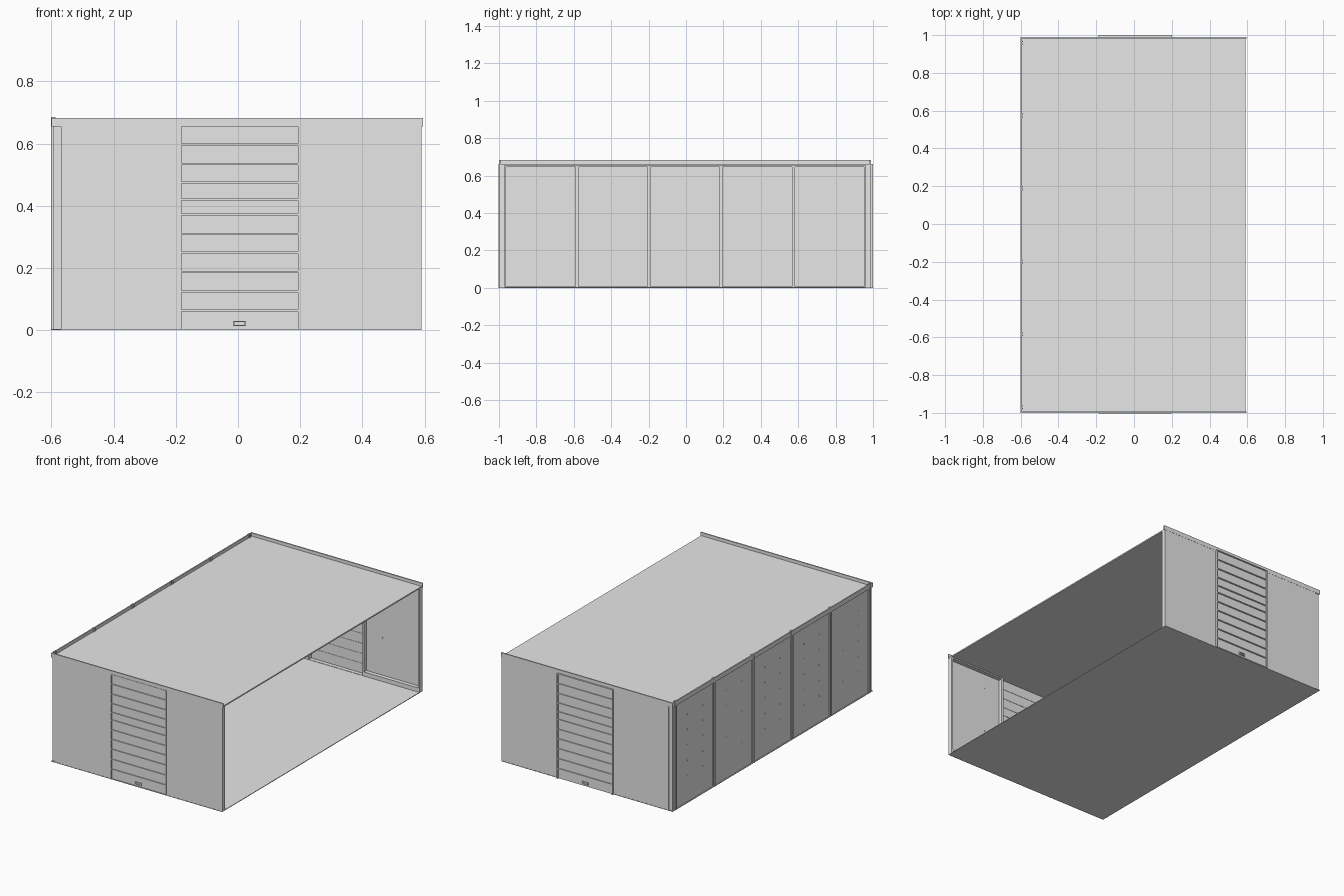
import bpy, bmesh
from mathutils import Matrix

cube = bpy.data.objects.get("Cube")
if cube:
    bpy.data.objects.remove(cube, do_unlink=True)

grey = bpy.data.materials.new("painted grey steel")
grey.use_nodes = True
COLOUR = (0.8, 0.8, 0.8, 1)
grey.diffuse_color = COLOUR
grey.node_tree.nodes["Principled BSDF"].inputs["Base Color"].default_value = COLOUR


def build(name, boxes, pins=()):
    """One object from boxes (x0, x1, y0, y1, z0, z1) and pins (centre, axis)."""
    bm = bmesh.new()
    for x0, x1, y0, y1, z0, z1 in boxes:
        move = Matrix.Translation(((x0 + x1) / 2, (y0 + y1) / 2, (z0 + z1) / 2))
        size = Matrix.Diagonal((x1 - x0, y1 - y0, z1 - z0, 1))
        bmesh.ops.create_cube(bm, size=1, matrix=move @ size)
    for centre, axis in pins:
        turn = Matrix.Rotation(1.5708, 4, axis)
        bmesh.ops.create_cone(bm, cap_ends=True, segments=8, radius1=0.004, radius2=0.004,
                              depth=0.008, matrix=Matrix.Translation(centre) @ turn)
    mesh = bpy.data.meshes.new(name)
    bm.to_mesh(mesh)
    bm.free()
    mesh.materials.append(grey)
    obj = bpy.data.objects.new(name, mesh)
    bpy.context.collection.objects.link(obj)
    return obj


FRONT, BACK, SIDE, OPEN = -1.0, 0.99, -0.6, 0.59
DEEP, TOP, EAVE, SKIN, LIP = 0.03, 0.683, 0.655, 0.004, 0.008
RIVET_ROWS = (0.17, 0.265, 0.365, 0.46, 0.555)
DOOR_L, DOOR_R = -0.185, 0.197

# Floor in two halves and a thin roof sheet
build("floor_right_half", [(SIDE, 0, FRONT, BACK, 0, SKIN)])
build("floor_left_half", [(0, OPEN, FRONT, BACK, 0, SKIN)])
build("roof", [(SIDE + LIP, OPEN, FRONT + LIP, BACK - LIP, EAVE, EAVE + LIP)])

# Raised rim along three sides of the roof
build("side_rim", [(SIDE, SIDE + LIP, FRONT, BACK, EAVE, TOP)])
build("front_rim", [(SIDE, OPEN + 0.005, FRONT, FRONT + LIP, EAVE, TOP)])
build("back_rim", [(SIDE, OPEN + 0.005, BACK - LIP, BACK, EAVE, TOP)])

# Side wall: five shallow pans with flanges, joint posts and rivets
start, end, count = SIDE + 0.005, SIDE + DEEP, 5
y_first, y_last = FRONT + DEEP, BACK - DEEP
step = (y_last - y_first) / count
for i in range(count):
    a, b = y_first + i * step, y_first + (i + 1) * step
    pins = [((start + SKIN / 2, a + step * f, z), 'Y')
            for f in (0.28, 0.68) for z in RIVET_ROWS]
    build(f"side_panel_{i + 1}", [
        (start, start + SKIN, a, b, 0, EAVE),
        (start, end, a, a + LIP, 0, EAVE), (start, end, b - LIP, b, 0, EAVE),
        (start, end, a, b, EAVE - LIP, EAVE), (start, end, a, b, 0, LIP)], pins)
for i in range(count + 1):
    y = y_first + i * step
    build(f"side_joint_post_{i + 1}",
          [(SIDE - 0.001, start + LIP, y - 0.01, y - 0.004, 0, TOP + 0.002),
           (SIDE - 0.001, start + LIP, y + 0.004, y + 0.01, 0, TOP + 0.002)])

# End walls: pans each side of a slatted shutter
for label, outer, s in (("front", FRONT, 1), ("back", BACK, -1)):
    def span(near, far):
        """Depth range measured inwards from the outer face."""
        return tuple(sorted((outer + s * near, outer + s * far)))

    for side, a, b in (("right", SIDE + DEEP, DOOR_L), ("left", DOOR_R, OPEN)):
        skin, flange = span(0.001, 0.001 + SKIN), span(0.001, DEEP)
        column = a + (b - a) * 0.3
        pins = [((column, outer + s * 0.005, z), 'X') for z in RIVET_ROWS[1::3]]
        build(f"{label}_{side}_panel", [
            (a, b, *skin, 0, TOP - 0.002),
            (a, a + LIP, *flange, 0, EAVE), (b - LIP, b, *flange, 0, EAVE),
            (a, b, *flange, 0, DEEP), (a, b, *flange, EAVE - LIP, EAVE)], pins)

    # Corner post in the notch between end wall and side wall
    build(f"{label}_corner_post", [(SIDE + 0.006, SIDE + DEEP, *span(0.006, DEEP), 0, EAVE)])

    # Shutter curtain: slats with a narrow ridge over each one
    proud = 0.004 if label == "front" else -0.004
    face = span(proud, proud + 0.006)
    ridge = span(proud - 0.006, proud + 0.008)
    levels = [0.003, 0.063, 0.125, 0.188, 0.25, 0.31, 0.372, 0.42, 0.475, 0.535, 0.597, 0.658]
    slats = [(DOOR_L, DOOR_R, *face, levels[0], EAVE + 0.004)]
    slats += [(DOOR_L, DOOR_R, *ridge, z - 0.003, z + 0.003) for z in levels[1:]]
    build(f"{label}_shutter", slats)

    # Guide rails, sill and pull handle
    rail = span(-0.002 if label == "front" else -0.01, DEEP)
    build(f"{label}_shutter_rails", [
        (x - 0.004, x + 0.004, *rail, 0, EAVE + 0.005) for x in (DOOR_L, DOOR_R)])
    build(f"{label}_shutter_sill", [(DOOR_L, DOOR_R, *span(0.006, DEEP), 0, 0.006)])
    grip = span(proud - 0.006, proud)
    build(f"{label}_shutter_handle", [
        (-0.016, 0.025, *grip, 0.013, 0.016), (-0.016, 0.025, *grip, 0.026, 0.029),
        (-0.016, -0.012, *grip, 0.013, 0.029), (0.021, 0.025, *grip, 0.013, 0.029)])
